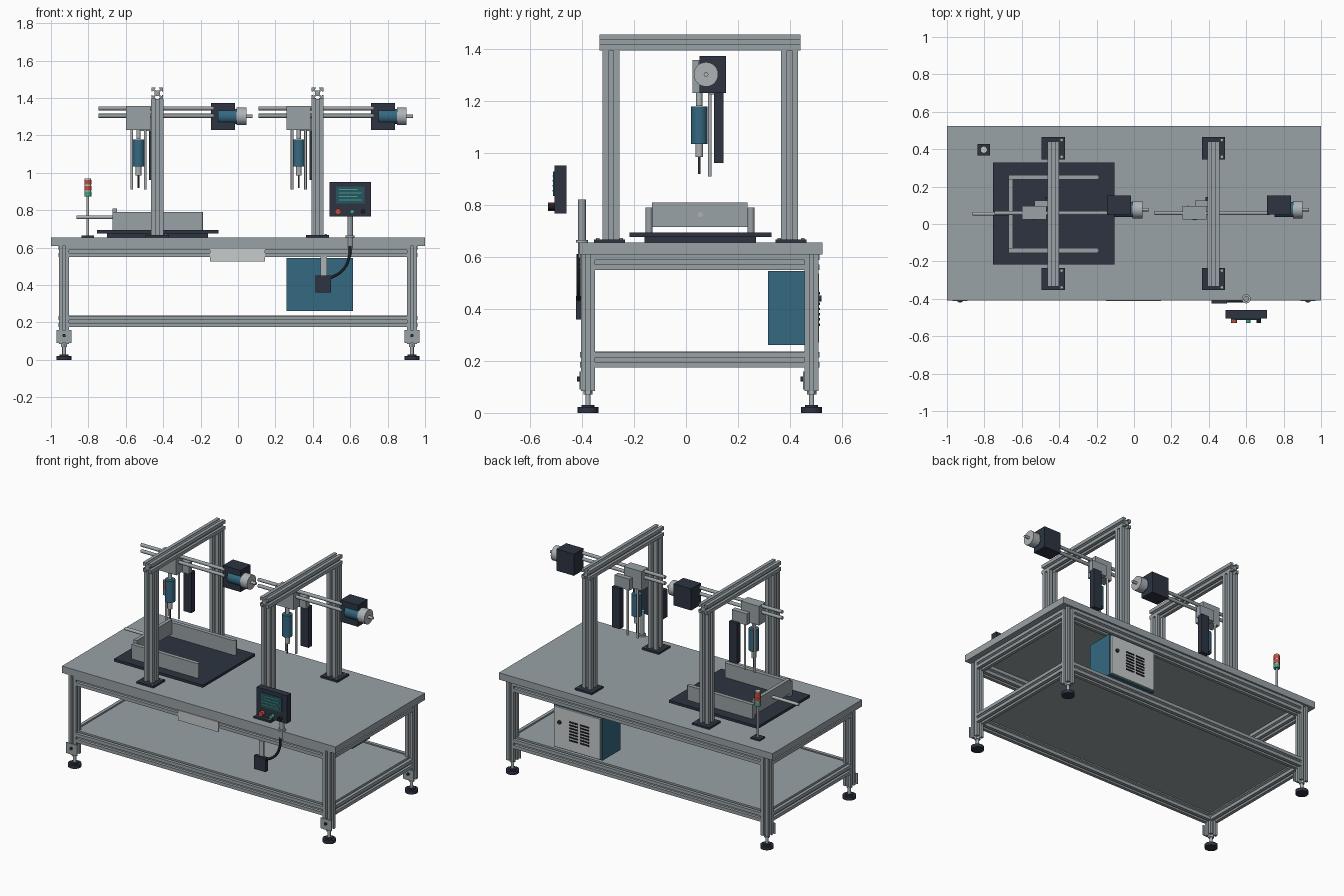
import bpy, bmesh, math
from mathutils import Vector

if "Cube" in bpy.data.objects:
    bpy.data.objects.remove(bpy.data.objects["Cube"])


def material(name, r, g, b):
    m = bpy.data.materials.new(name)
    m.use_nodes = True
    m.diffuse_color = (r, g, b, 1)
    m.node_tree.nodes["Principled BSDF"].inputs["Base Color"].default_value = (r, g, b, 1)
    return m


GREY = material("aluminium grey", .32, .36, .38)
NAVY = material("dark navy", .026, .034, .052)
BLUE = material("machine blue", .035, .14, .22)
LIGHT = material("light grey", .57, .60, .60)
STEEL = material("steel", .42, .45, .47)
RED = material("signal red", .55, .07, .05)
GREEN = material("signal green", .06, .36, .25)
SCREEN = material("screen teal", .02, .09, .12)
BLACK = material("rubber black", .012, .014, .018)


def finish(name, bm, mat, smooth=False):
    bmesh.ops.recalc_face_normals(bm, faces=bm.faces)
    me = bpy.data.meshes.new(name)
    bm.to_mesh(me)
    bm.free()
    me.materials.append(mat)
    ob = bpy.data.objects.new(name, me)
    bpy.context.collection.objects.link(ob)
    if smooth:
        bpy.ops.object.select_all(action='DESELECT')
        ob.select_set(True)
        bpy.context.view_layer.objects.active = ob
        bpy.ops.object.shade_smooth_by_angle(angle=math.radians(35))
    return ob


def box(name, mat, x, y, z):
    """Box from (min, max) pairs."""
    bm = bmesh.new()
    bmesh.ops.create_cube(bm, size=1)
    for v in bm.verts:
        v.co = [(a + b) / 2 + c * (b - a) for c, (a, b) in zip(v.co, (x, y, z))]
    return finish(name, bm, mat)


def rod(name, mat, start, end, r, sides=32):
    """Cylinder between two points."""
    a, b = Vector(start), Vector(end)
    bm = bmesh.new()
    bmesh.ops.create_cone(bm, cap_ends=True, segments=sides, radius1=r, radius2=r, depth=(b - a).length)
    q = Vector((0, 0, 1)).rotation_difference(b - a)
    for v in bm.verts:
        v.co = q @ v.co + (a + b) / 2
    return finish(name, bm, mat, sides > 8)


def extrusion(name, start, end, size):
    """Slotted square aluminium profile between two points along one axis."""
    h = size / 2
    w, u, lip, d = h * .28, h * .5, h * .8, h * .45
    side = [(-h, -h), (-w, -h), (-w, -lip), (-u, -lip), (-w, -d),
            (w, -d), (u, -lip), (w, -lip), (w, -h)]
    section = []
    for c, s in ((1, 0), (0, 1), (-1, 0), (0, -1)):
        section += [(x * c - y * s, x * s + y * c) for x, y in side]
    a, b = Vector(start), Vector(end)
    axis = (b - a).normalized()
    across = Vector((0, 1, 0)) if abs(axis.y) < .5 else Vector((1, 0, 0))
    up = axis.cross(across)
    bm = bmesh.new()
    face = bm.faces.new([bm.verts.new(a + across * p + up * q) for p, q in section])
    new = bmesh.ops.extrude_face_region(bm, geom=[face])["geom"]
    bmesh.ops.translate(bm, vec=b - a, verts=[g for g in new if isinstance(g, bmesh.types.BMVert)])
    if not any(f == face for f in bm.faces):
        bm.faces.new(face.verts)
    return finish(name, bm, GREY)


# Table frame
X, YF, YB, P = .93, -.377, .483, .055
box("table_top", GREY, (-1, 1), (-.41, .525), (.61, .655))
for x in (-X, X):
    for y in (YF, YB):
        extrusion("leg", (x, y, .085), (x, y, .61), P)
        rod("foot_pad", NAVY, (x, y, 0), (x, y, .022), .04)
        rod("foot_collar", NAVY, (x, y, .022), (x, y, .03), .025)
        rod("foot_stem", STEEL, (x, y, .03), (x, y, .09), .01, 16)
        rod("foot_nut", STEEL, (x, y, .07), (x, y, .085), .018, 6)
        f = y - P / 2
        box("foot_bracket", GREY, (x - .04, x + .04), (f - .006, f), (.09, .16))
        rod("bracket_bolt", NAVY, (x, f - .015, .13), (x, f - .006, .13), .009, 16)
    for z in (.58, .205):
        extrusion("side_rail", (x, YF + P / 2, z), (x, YB - P / 2, z), .06)
for y in (YF, YB):
    for z in (.58, .205):
        extrusion("long_rail", (-X + P / 2, y, z), (X - P / 2, y, z), .06)
box("lower_shelf", GREY, (-.925, .925), (-.37, .475), (.222, .237))
box("front_plate", LIGHT, (-.15, .145), (-.412, -.404), (.525, .592))

# Electrical cabinet with rear door
box("cabinet", BLUE, (.26, .615), (.315, .5), (.262, .545))
box("cabinet_door", LIGHT, (.27, .605), (.5, .512), (.27, .537))
rod("door_lock", NAVY, (.565, .51, .44), (.565, .522, .44), .012, 16)
for i in range(7):
    for x in (.35, .43):
        z = .335 + i * .02
        box("door_vent", BLACK, (x, x + .065), (.512, .516), (z, z + .009))

# Operator panel with its post, junction box and cable
box("panel_housing", NAVY, (.49, .71), (-.505, -.46), (.767, .952))
box("panel_screen", SCREEN, (.525, .675), (-.511, -.505), (.835, .928))
for i in range(4):
    z = .852 + i * .019
    box("screen_line", GREEN, (.54, .66 - .02 * (i % 2)), (-.514, -.511), (z, z + .005))
for x, mat, r in ((.535, RED, .016), (.61, GREEN, .012), (.668, BLACK, .012)):
    rod("panel_button", mat, (x, -.53, .793), (x, -.505, .793), r, 20)
rod("panel_post", GREY, (.6, -.4, .595), (.6, -.4, .82), .015)
rod("post_collar", STEEL, (.6, -.4, .655), (.6, -.4, .665), .024)
box("junction_bracket", STEEL, (.44, .475), (-.411, -.404), (.44, .55))
box("junction_box", NAVY, (.415, .498), (-.424, -.4), (.36, .45))
curve = bpy.data.curves.new("panel_cable", 'CURVE')
curve.dimensions = '3D'
curve.bevel_depth = .008
curve.bevel_resolution = 3
spline = curve.splines.new('BEZIER')
path = [(.6, -.413, .61), (.595, -.413, .55), (.56, -.413, .48), (.49, -.413, .435)]
spline.bezier_points.add(len(path) - 1)
for bp, co in zip(spline.bezier_points, path):
    bp.co = co
    bp.handle_left_type = bp.handle_right_type = 'AUTO'
curve.materials.append(BLACK)
bpy.context.collection.objects.link(bpy.data.objects.new("panel_cable", curve))

# Signal tower
sx, sy = -.803, .397
box("tower_base", NAVY, (sx - .033, sx + .033), (sy - .03, sy + .03), (.655, .664))
rod("tower_pole", STEEL, (sx, sy, .66), (sx, sy, .875), .007, 16)
for i, mat in enumerate((GREEN, RED, RED)):
    z = .873 + i * .032
    rod("tower_lamp", mat, (sx, sy, z), (sx, sy, z + .026), .019)
    rod("tower_ring", LIGHT, (sx, sy, z + .026), (sx, sy, z + .032), .017)


def station(x):
    """Portal with a sliding screw head and a drive motor."""
    for y in (-.288, .398):
        extrusion("portal_post", (x, y, .66), (x, y, 1.395), .065)
        s = 1 if y > 0 else -1
        cy = y + s * .006
        box("portal_base", NAVY, (x - .062, x + .062), (cy - .06, cy + .06), (.655, .667))
        for dy in (-.045, .045):
            rod("base_bolt", STEEL, (x + .045, cy + dy, .667), (x + .045, cy + dy, .672), .007, 12)
    extrusion("portal_beam", (x, -.333, 1.425), (x, .44, 1.425), .062)
    for z in (1.345, 1.305):
        rod("slide_rod", GREY, (x - .315, .058, z), (x + .3, .058, z), .011, 20)
    # Carriage and spindle
    box("carriage", GREY, (x - .167, x - .037), (.025, .095), (1.23, 1.357))
    hx, hy = x - .1, .051
    rod("spindle_mount", STEEL, (hx, hy, 1.18), (hx, hy, 1.23), .012, 16)
    rod("spindle_body", BLUE, (hx, hy, 1.035), (hx, hy, 1.178), .031)
    rod("spindle_chuck", STEEL, (hx, hy, .985), (hx, hy, 1.035), .015, 20)
    rod("spindle_bit", NAVY, (hx, hy, .918), (hx, hy, .985), .005, 12)
    for dx in (-.036, .036):
        rod("guide_rod", STEEL, (hx + dx, .092, .91), (hx + dx, .092, 1.235), .007, 16)
    box("vertical_slide", NAVY, (x - .043, x + .015), (.108, .145), (.962, 1.23))
    box("slide_bracket", GREY, (x - .1, x + .01), (.09, .125), (1.225, 1.3))
    # Drive motor
    box("drive_block", NAVY, (x + .287, x + .415), (.052, .153), (1.23, 1.373))
    rod("motor_body", BLUE, (x + .325, .077, 1.302), (x + .425, .077, 1.302), .04)
    rod("motor_cap", STEEL, (x + .425, .077, 1.302), (x + .477, .077, 1.302), .047)
    rod("motor_shaft", STEEL, (x + .477, .077, 1.302), (x + .51, .077, 1.302), .009, 16)


for gx in (-.432, .425):
    station(gx)

# Work fixture
box("fixture_riser", NAVY, (-.7, -.16), (-.16, .27), (.655, .677))
box("fixture_plate", NAVY, (-.755, -.105), (-.217, .328), (.677, .694))
for y in (-.142, .25):
    box("fixture_side_wall", GREY, (-.67, -.2), (y - .013, y + .013), (.694, .79))
    rod("wall_end", GREY, (-.2, y, .694), (-.2, y, .79), .013, 20)
box("fixture_end_wall", GREY, (-.672, -.648), (-.13, .237), (.715, .81))
rod("pusher_rod", STEEL, (-.863, .055, .763), (-.645, .055, .763), .01, 20)
